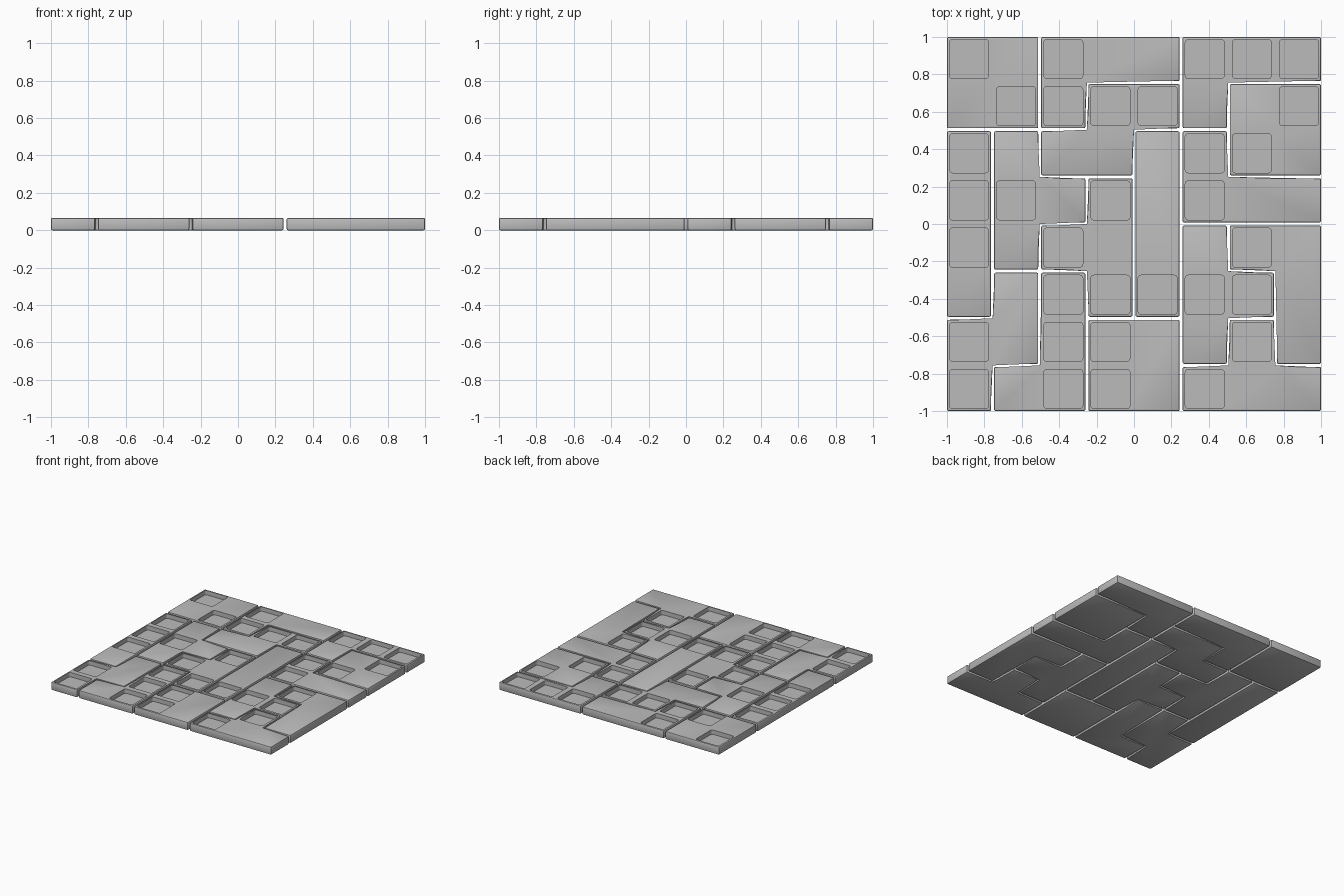
import bpy, bmesh, math
from mathutils import Vector

if "Cube" in bpy.data.objects:
    bpy.data.objects.remove(bpy.data.objects["Cube"])

PITCH = 0.252      # cell spacing of the 8 x 8 board
INSET = 0.008      # half the gap between neighbouring pieces
HEIGHT = 0.066
FLOOR = 0.03       # height of the pocket floors
BEVEL = 0.008
POCKET = 0.104     # half width of a pocket

# Board layout: each letter is one four-cell piece, top row = back
LAYOUT = ["AABBBDDD",
          "AABCCDEE",
          "HICCGFEE",
          "HIIJGFFF",
          "HIJJGKLL",
          "HSPJGKKL",
          "SSPMMKTL",
          "SPPMMTTT"]
# Cells with a square pocket
POCKETS = ["x.x..xxx",
           ".xxxx..x",
           "x....xx.",
           "xx.x.x..",
           "x.x...x.",
           "..xxxxx.",
           "x.xx..x.",
           "x.xx.x.."]
NAMES = {"A": "square", "E": "square", "M": "square", "G": "bar", "H": "bar",
         "C": "zigzag", "S": "zigzag", "I": "tee", "J": "tee", "K": "tee",
         "T": "tee", "B": "ell", "D": "ell", "F": "ell", "L": "ell", "P": "ell"}

grey = bpy.data.materials.new("plain grey")
grey.diffuse_color = (0.5, 0.5, 0.5, 1)
grey.use_nodes = True
grey.node_tree.nodes["Principled BSDF"].inputs["Base Color"].default_value = grey.diffuse_color


def outline(cells):
    """Trace the outer edge of a group of cells, counter-clockwise, inset by the gap."""
    nxt = {}
    for x, y in cells:
        for dx, dy, n in ((1, 0, (0, -1)), (0, 1, (1, 0)), (-1, 0, (0, 1)), (0, -1, (-1, 0))):
            if (x + n[0], y + n[1]) in cells:
                continue
            sx = x + (1 if n == (1, 0) or n == (0, 1) else 0)
            sy = y + (1 if n == (0, 1) or n == (-1, 0) else 0)
            nxt[(sx, sy)] = (sx + dx, sy + dy)
    start = p = next(iter(nxt))
    loop = []
    while True:
        loop.append(Vector(p))
        p = nxt[p]
        if p == start:
            break
    pts = []
    for i, v in enumerate(loop):
        a = v - loop[i - 1]
        b = loop[(i + 1) % len(loop)] - v
        if a == b:
            continue
        inward = Vector((-a.y - b.y, a.x + b.x))
        pts.append((v - Vector((4, 4))) * PITCH + inward * INSET)
    return pts


def prism(bm, pts, z0, z1):
    low = [bm.verts.new((p[0], p[1], z0)) for p in pts]
    high = [bm.verts.new((p[0], p[1], z1)) for p in pts]
    bm.faces.new(low[::-1])
    bm.faces.new(high)
    for i in range(len(pts)):
        j = (i + 1) % len(pts)
        bm.faces.new((low[i], low[j], high[j], high[i]))


def rounded_square(cx, cy, h, r, steps=4):
    pts = []
    for k in range(4):
        mid = math.pi / 4 + k * math.pi / 2
        ox = cx + math.copysign(h - r, math.cos(mid))
        oy = cy + math.copysign(h - r, math.sin(mid))
        for s in range(steps + 1):
            t = (k + s / steps) * math.pi / 2
            pts.append((ox + r * math.cos(t), oy + r * math.sin(t)))
    return pts


def finish(bm, name):
    bmesh.ops.recalc_face_normals(bm, faces=bm.faces)
    mesh = bpy.data.meshes.new(name)
    bm.to_mesh(mesh)
    bm.free()
    mesh.materials.append(grey)
    ob = bpy.data.objects.new(name, mesh)
    bpy.context.collection.objects.link(ob)
    return ob


groups = {}
for row, line in enumerate(LAYOUT):
    for col, letter in enumerate(line):
        groups.setdefault(letter, set()).add((col, 7 - row))

for number, (letter, cells) in enumerate(groups.items()):
    # Bevelled slab of the piece
    bm = bmesh.new()
    prism(bm, outline(cells), 0, HEIGHT)
    bmesh.ops.bevel(bm, geom=bm.edges[:], offset=BEVEL, segments=2,
                    profile=0.5, affect='EDGES')
    piece = finish(bm, f"{NAMES[letter]}_piece_{number + 1}")

    # Square pockets cut into the top
    bm = bmesh.new()
    for x, y in cells:
        if POCKETS[7 - y][x] == "x":
            prism(bm, rounded_square((x - 3.5) * PITCH, (y - 3.5) * PITCH, POCKET, 0.015),
                  FLOOR, HEIGHT + 0.05)
    cutter = finish(bm, "pocket_cutter")
    cutter.hide_render = True
    if cutter.data.vertices:
        cut = piece.modifiers.new("pockets", 'BOOLEAN')
        cut.operation = 'DIFFERENCE'
        cut.solver = 'EXACT'
        cut.object = cutter
        graph = bpy.context.evaluated_depsgraph_get()
        mesh = bpy.data.meshes.new_from_object(piece.evaluated_get(graph))
        piece.modifiers.clear()
        piece.data = mesh
    bpy.data.objects.remove(cutter)

    bpy.ops.object.select_all(action='DESELECT')
    piece.select_set(True)
    bpy.context.view_layer.objects.active = piece
    bpy.ops.object.shade_smooth_by_angle(angle=math.radians(30))
